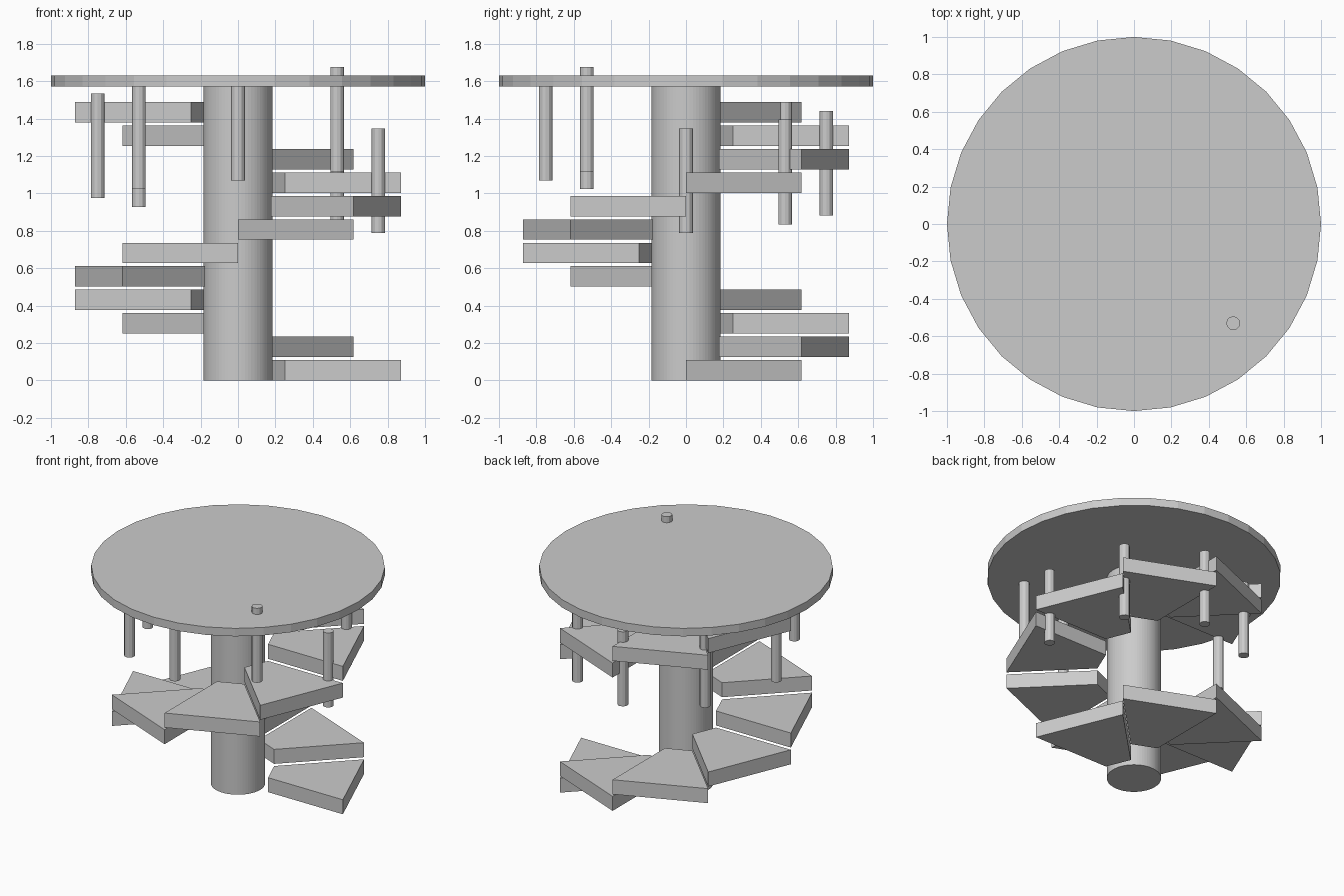
import bpy
import bmesh
from math import cos, sin, radians

if "Cube" in bpy.data.objects:
    bpy.data.objects.remove(bpy.data.objects["Cube"], do_unlink=True)

GREY = (0.6, 0.6, 0.6, 1.0)
grey = bpy.data.materials.new("plain_grey")
grey.use_nodes = True
grey.diffuse_color = GREY
grey.node_tree.nodes["Principled BSDF"].inputs["Base Color"].default_value = GREY


def polar(radius, angle, z):
    return (radius * cos(radians(angle)), radius * sin(radians(angle)), z)


def prism(name, outline, height):
    """Extrude a flat outline straight up into a closed solid."""
    bm = bmesh.new()
    face = bm.faces.new([bm.verts.new(p) for p in outline])
    top = bmesh.ops.extrude_face_region(bm, geom=[face])["geom"]
    bmesh.ops.translate(bm, vec=(0, 0, height),
                        verts=[v for v in top if isinstance(v, bmesh.types.BMVert)])
    bmesh.ops.recalc_face_normals(bm, faces=bm.faces)
    mesh = bpy.data.meshes.new(name)
    bm.to_mesh(mesh)
    bm.free()
    mesh.materials.append(grey)
    obj = bpy.data.objects.new(name, mesh)
    bpy.context.collection.objects.link(obj)
    return obj


def cylinder(name, radius, bottom, top, sides, x=0, y=0):
    ring = [polar(radius, 360 * i / sides, 0) for i in range(sides)]
    obj = prism(name, ring, top - bottom)
    obj.location = (x, y, bottom)
    return obj


# Central column and round upper platform
cylinder("column", 0.185, 0, 1.57, 64)
cylinder("platform", 1.0, 1.57, 1.63, 32)

# Wedge treads, each turned an eighth of a circle
for i in range(12):
    a, b, z = 45 * i, 45 * (i + 1), 0.1253 * i
    prism(f"tread_{i + 1}",
          [polar(0.25, a, z), polar(0.872, a, z), polar(0.872, b, z), polar(0.25, b, z)],
          0.109)

# Rising ring of balusters
for i in range(8):
    x, y, z = polar(0.75, 45 * i, 0.787 + 0.047 * i)
    cylinder(f"baluster_{i + 1}", 0.037, z, z + 0.56, 12, x, y)
